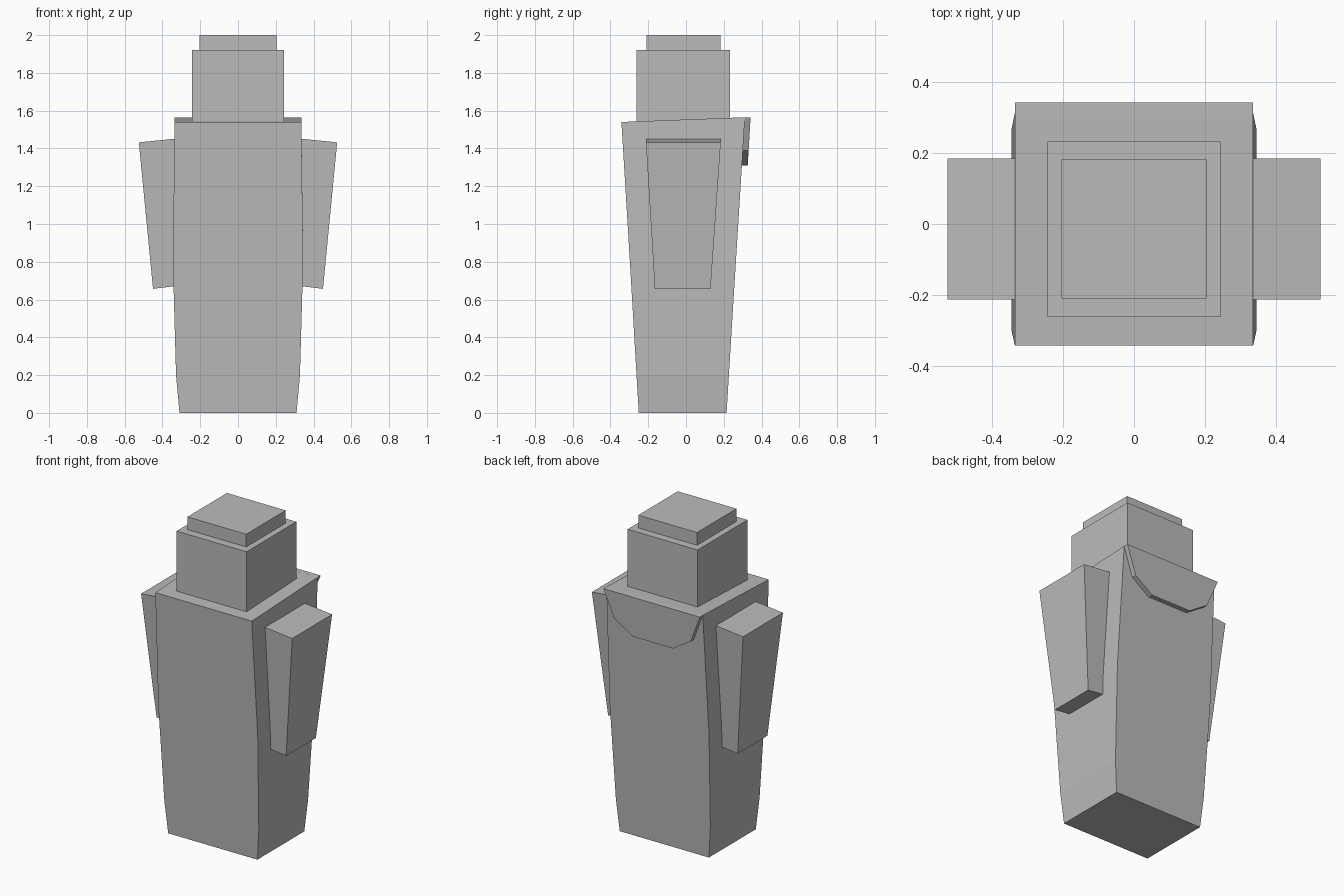
import bpy
import bmesh

if "Cube" in bpy.data.objects:
    bpy.data.objects.remove(bpy.data.objects["Cube"], do_unlink=True)

COLOUR = (0.5, 0.5, 0.5, 1)
grey = bpy.data.materials.new("plain grey")
grey.use_nodes = True
grey.diffuse_color = COLOUR
grey.node_tree.nodes["Principled BSDF"].inputs["Base Color"].default_value = COLOUR


def loft(name, rings):
    """Join closed rings of points into a capped, flat-shaded solid."""
    bm = bmesh.new()
    loops = [[bm.verts.new(p) for p in ring] for ring in rings]
    n = len(loops[0])
    for low, high in zip(loops, loops[1:]):
        for i in range(n):
            j = (i + 1) % n
            bm.faces.new((low[i], low[j], high[j], high[i]))
    bm.faces.new(loops[0][::-1])
    bm.faces.new(loops[-1])
    bmesh.ops.recalc_face_normals(bm, faces=bm.faces)
    mesh = bpy.data.meshes.new(name)
    bm.to_mesh(mesh)
    bm.free()
    mesh.materials.append(grey)
    obj = bpy.data.objects.new(name, mesh)
    bpy.context.collection.objects.link(obj)
    return obj


def rect(half_x, front, back, z, z_back=None):
    """Rectangular ring, optionally rising towards the back."""
    zb = z if z_back is None else z_back
    return [(-half_x, front, z), (half_x, front, z),
            (half_x, back, zb), (-half_x, back, zb)]


# Tapered body with a slightly tilted shoulder surface
loft("body", [
    rect(0.31, -0.25, 0.215, 0),
    rect(0.328, -0.262, 0.227, 0.2),
    rect(0.345, -0.297, 0.264, 0.8),
    rect(0.335, -0.342, 0.312, 1.54, 1.565),
])

# Head and flat cap
loft("head", [rect(0.243, -0.262, 0.232, 1.5), rect(0.243, -0.262, 0.232, 1.92)])
loft("cap", [rect(0.204, -0.21, 0.182, 1.9), rect(0.204, -0.21, 0.182, 2)])

# Collar flap hanging down the back, following the slope of the body
half = [(0.335, 1.565), (0.265, 1.39), (0.14, 1.31)]
outline = half + [(-x, z) for x, z in reversed(half)]


def flap_ring(offset):
    return [(x, 0.342 + offset - (1.565 - z) * 0.06, z) for x, z in outline]


loft("collar_flap", [flap_ring(-0.034), flap_ring(0)])

# Tapered arms leaning outwards, set into the sides of the body
for name, s in (("left_arm", 1), ("right_arm", -1)):
    loft(name, [
        [(s * 0.3, -0.165, 0.675), (s * 0.45, -0.165, 0.657),
         (s * 0.45, 0.13, 0.657), (s * 0.3, 0.13, 0.675)],
        [(s * 0.3, -0.212, 1.455), (s * 0.525, -0.212, 1.432),
         (s * 0.525, 0.184, 1.432), (s * 0.3, 0.184, 1.455)],
    ])
